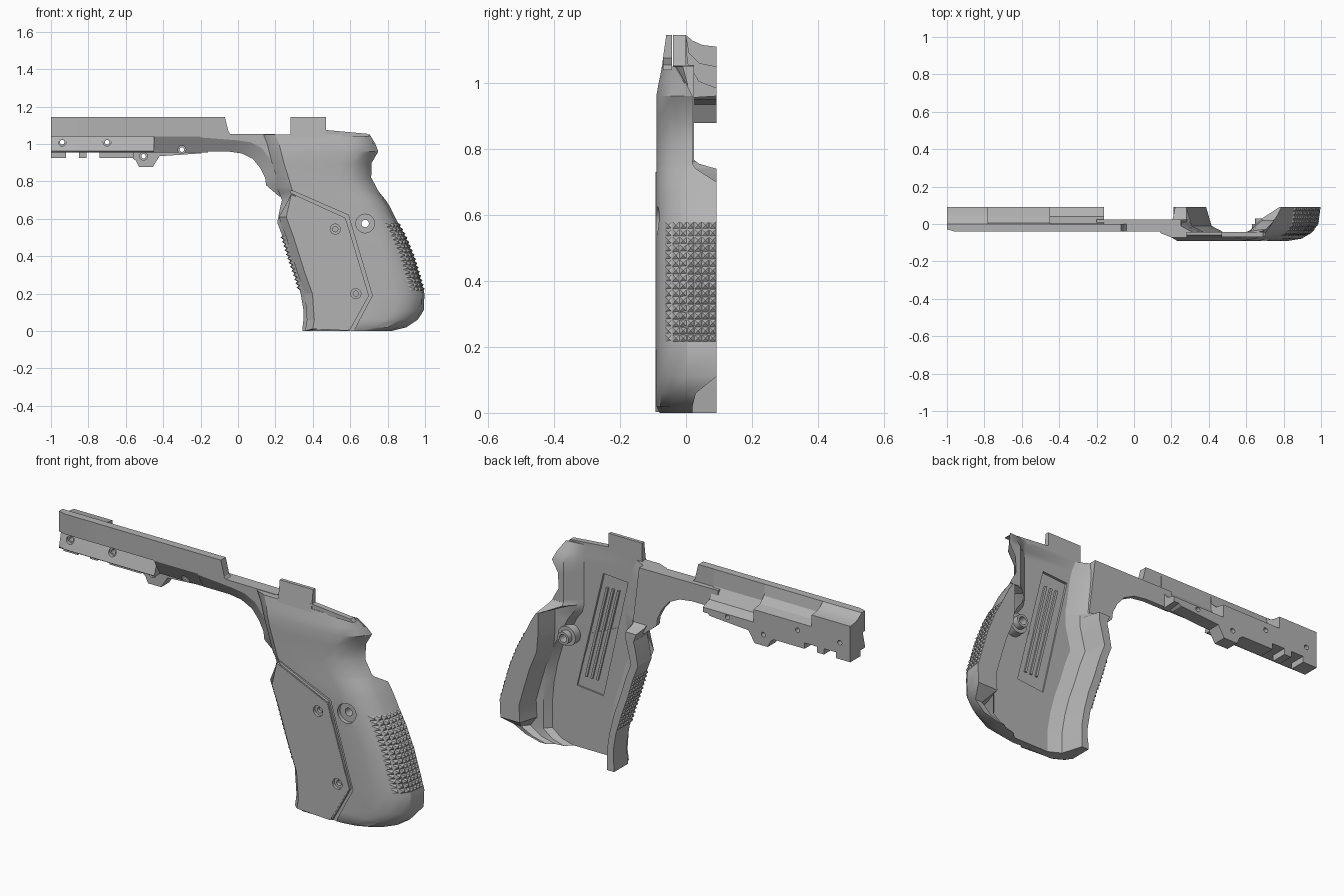
import bpy, bmesh, math

cube = bpy.data.objects.get("Cube")
if cube:
    bpy.data.objects.remove(cube, do_unlink=True)

grey = bpy.data.materials.new("mid_grey")
grey.use_nodes = True
grey.diffuse_color = (0.45, 0.45, 0.45, 1)
grey.node_tree.nodes["Principled BSDF"].inputs["Base Color"].default_value = (0.45, 0.45, 0.45, 1)


def finish(name, bm):
    bmesh.ops.recalc_face_normals(bm, faces=bm.faces)
    me = bpy.data.meshes.new(name)
    bm.to_mesh(me)
    bm.free()
    ob = bpy.data.objects.new(name, me)
    bpy.context.collection.objects.link(ob)
    me.materials.append(grey)
    return ob


def loft(name, rings):
    """Closed solid through rings of equal point count."""
    bm = bmesh.new()
    vs = [[bm.verts.new(p) for p in ring] for ring in rings]
    n = len(vs[0])
    for a, b in zip(vs, vs[1:]):
        for i in range(n):
            j = (i + 1) % n
            bm.faces.new((a[i], a[j], b[j], b[i]))
    bm.faces.new(vs[0])
    bm.faces.new(vs[-1])
    return finish(name, bm)


def prism(name, pts, y0, y1):
    """Side outline (x, z) extruded in depth."""
    return loft(name, [[(x, y, z) for x, z in pts] for y in (y0, y1)])


def box(name, x0, x1, y0, y1, z0, z1):
    return prism(name, [(x0, z0), (x1, z0), (x1, z1), (x0, z1)], y0, y1)


def rod(name, x, z, r, y0, y1):
    pts = [(x + r * math.cos(i * math.pi / 12), z + r * math.sin(i * math.pi / 12)) for i in range(24)]
    return prism(name, pts, y0, y1)


def cut(obs, cutters):
    """Subtract the cutters for good, then delete them."""
    for ob in obs:
        for c in cutters:
            c.hide_render = True
            m = ob.modifiers.new("cut", "BOOLEAN")
            m.operation, m.solver, m.object = "DIFFERENCE", "EXACT", c
        dg = bpy.context.evaluated_depsgraph_get()
        me = bpy.data.meshes.new_from_object(ob.evaluated_get(dg))
        ob.modifiers.clear()
        ob.data = me
    for c in cutters:
        bpy.data.objects.remove(c, do_unlink=True)


# Grip shell: height, front x, back x, inner front x, inner back x, outer y, front and back edge y
E, OUT = .092, -.09
ROWS = [
    (0, .345, .82, .385, .67, -.08, E, .02), (.02, .345, .90, .385, .74, OUT, E, .02),
    (.06, .35, .96, .385, .79, OUT, E, .03), (.11, .35, .993, .385, .79, OUT, E, E),
    (.2, .335, .997, .37, .79, OUT, E, E), (.3, .305, .968, .345, .78, OUT, E, E),
    (.4, .27, .938, .31, .76, OUT, E, E), (.5, .24, .897, .28, .73, OUT, E, E),
    (.58, .21, .855, .25, .69, OUT, E, E), (.66, .225, .815, .27, .65, OUT, E, E),
    (.70, .235, .79, .28, .62, OUT, E, E), (.74, .22, .757, .28, .61, OUT, E, .03),
    (.755, .21, .747, .28, .61, OUT, .04, .02), (.77, .205, .74, .28, .61, OUT, .02, .02),
    (.82, .19, .712, .27, .61, OUT, .02, .02),
    (.9, .165, .715, .26, .61, OUT, .02, .02), (.96, .15, .75, .25, .61, OUT, .02, .02),
    (1.0, .14, .735, .24, .61, -.083, .02, 0), (1.05, .12, .705, .22, .6, -.072, .02, -.03)]


def section(z, xf, xb, fi, bi, yo, yf, yb):
    if z > .73:  # plain slanted rear wall
        edge = .685
        wall = [(edge + (bi - edge) * t, yb + (-.042 - yb) * t) for t in (0, .4, .7)]
    else:  # stepped rear wall
        edge = max(.78, xb - .11) if yb > .05 else xb - .04
        wall = [(edge, yb), (edge - .03, -.005), (bi + .03, -.01)]
    pts = [(xf, yf), (xf, -.02), (xf + .025, -.05), (xf + .08, yo), (xb - .17, yo), (xb - .1, yo + .012),
           (xb - .045, -.045), (xb - .012, min(0, yb - .005)), (xb, yb), *wall,
           (bi, -.042), (fi + .09, -.042), (fi + .03, -.01), (fi, yf)]
    return [(x, y, z) for x, y in pts]


grip = loft("grip_shell", [section(*r) for r in ROWS])

# Side panel with its front edge sloping back
rear = [(.285, .73), (.573, .6), (.698, .19), (.588, .002)]
front = [(.342, .002), (.35, .06), (.34, .2), (.3, .31), (.24, .5), (.2, .61)]
panel = loft("grip_panel", [[(x, y, z) for x, z in rear + [(a + s, max(b, h)) for a, b in front]]
                            for y, s, h in ((-.05, .018, .002), (-.092, .058, .012))])

# Screw boss inside the shell
boss_low = rod("screw_boss_base", .68, .575, .05, -.06, 0)
boss_top = rod("screw_boss_collar", .68, .575, .032, -.05, .03)

# Seam groove, inner recess and grip screw holes
groove = prism("groove_cutter", [(.2, .63), (.29, .735), (.575, .605), (.7, .19), (.59, -.01), (.612, -.01),
                                 (.718, .19), (.59, .62), (.285, .753), (.19, .64)], -.12, -.077)
recess = prism("recess_cutter", [(.36, .92), (.5, .93), (.65, .315), (.5, .3)], -.054, -.03)
holes = []
for hx, hz in ((.52, .545), (.63, .2)):
    holes += [rod("hole", hx, hz, .027, -.2, -.077), rod("hole", hx, hz, .014, -.2, -.06)]
holes += [rod("hole", .68, .575, .05, -.2, -.07), rod("hole", .68, .575, .02, -.2, .2)]
cut([grip], [groove, recess])
cut([grip, panel, boss_low, boss_top], holes)

# Ribs standing in the recess
for i in range(3):
    t = .043 + i * .032
    prism("recess_rib", [(.368 + t, .86), (.38 + t, .86), (.5 + t, .37), (.488 + t, .37)], -.06, -.043)

# Top of the grip with its thin raised tab
prism("grip_top", [(.27, 1.04), (.27, 1.05), (.47, 1.075), (.69, 1.055), (.705, 1.04)], -.07, -.042)
loft("top_tab", [[(.28, a, z), (.47, a, z), (.47, -.042, z), (.28, -.042, z)]
                 for z, a in ((1.03, -.076), (1.145, -.06))])

# Curved web joining the grip to the front arm, chamfered along its underside
low = [(.22, .72), (.15, .78), (.145, .82), (.12, .87), (.08, .92), (.02, .95), (-.05, .96), (-.2, .96)]
top = [(-.2, 1.055), (.25, 1.052), (.29, .72)]
chamfered = [(x + .045, z + .06) for x, z in low[:-1]] + [(-.2, 1.035)]
web = loft("trigger_web", [[(x, y, z) for x, z in line + top]
                           for y, line in ((-.04, chamfered), (0, low), (.025, low))])

# Front arm: hollow sections swept along x
OUTER = [(E, .955), (-.03, .955), (-.04, .962), (-.01, 1.04), (-.04, 1.041), (-.04, 1.145)]
UNDER = [(E, .96), (.01, .955), (-.04, 1.04), (-.04, 1.145)]
HOLLOWS = {"muzzle": [(0, 1.145), (.02, 1.128), (.05, 1.115), (E, 1.11)],
           "middle": [(0, 1.145), (.01, 1.09), (.04, 1.06), (E, 1.05)],
           "rear": [(0, 1.145), (.005, 1.06), (.04, 1.005), (E, .985)]}


def arm(name, outer, hollow, xs):
    prof = outer + HOLLOWS[hollow]
    return loft(name, [[(x, max(y, lim), z) for y, z in prof] for x, lim in xs])


arms = [arm("arm_front", OUTER, "muzzle", [(-1, -.028), (-.96, -.04), (-.78, -.04)]),
        arm("arm_middle", OUTER, "middle", [(-.78, -.04), (-.45, -.04)]),
        arm("arm_rear", UNDER, "rear", [(-.45, -.04), (-.16, -.04)])]
prism("arm_end_wall", [(-.17, 1.04), (-.03, 1.04), (-.05, 1.065), (-.07, 1.145), (-.17, 1.145)], -.04, 0)

# Rail teeth and hanging lug under the arm
for x0, x1 in ((-1, -.92), (-.85, -.81), (-.74, -.56)):
    box("rail_tooth", x0, x1, .01, E, .925, .96)
lug = prism("lower_lug", [(-.57, .97), (-.57, .93), (-.545, .91), (-.53, .878), (-.455, .878), (-.42, .935),
                          (-.2, .95), (-.18, .965), (-.18, .98), (-.57, .98)], .025, E)
holes = []
for hx, hz, y in ((-.94, 1.01, -.012), (-.7, 1.01, -.012), (-.505, .935, .035), (-.3, .97, .035)):
    holes += [rod("hole", hx, hz, .021, -.2, y), rod("hole", hx, hz, .012, -.2, .2)]
cut(arms + [lug], holes)


# Pyramid grip texture on the front and back straps
def interp(table, t):
    for (a, fa), (b, fb) in zip(table, table[1:]):
        if t <= b:
            return fa + (fb - fa) * (t - a) / (b - a)
    return table[-1][1]


def back_x(y, z):
    return interp([(r[0], r[2]) for r in ROWS], z) + interp([(-.078, -.1), (-.045, -.045), (0, -.012), (E, 0)], y)


def front_x(y, z):
    return interp([(r[0], r[1]) for r in ROWS], z) + interp([(-.05, .025), (-.02, 0), (E, 0)], y)


def studs(name, surf, out, y0, y1, ny, z0, z1, nz):
    bm = bmesh.new()
    dy, dz = (y1 - y0) / ny, (z1 - z0) / nz
    for i in range(ny):
        for k in range(nz):
            y, z = y0 + i * dy, z0 + k * dz
            base = [(y, z), (y + dy, z), (y + dy, z + dz), (y, z + dz)]
            vs = [bm.verts.new((surf(a, b) - out * .1, a, b)) for a, b in base]
            cy, cz = y + dy / 2, z + dz / 2
            tip = bm.verts.new((surf(cy, cz) + out, cy, cz))
            for j in range(4):
                bm.faces.new((vs[j], vs[(j + 1) % 4], tip))
            bm.faces.new(vs[::-1])
    finish(name, bm)


studs("back_strap_texture", back_x, .011, -.064, E, 7, .215, .58, 16)
studs("front_strap_texture", front_x, -.012, -.035, E, 6, .22, .51, 13)

# Smooth the curved surfaces while keeping edges sharp
bpy.ops.object.select_all(action="DESELECT")
for ob in (grip, *arms, boss_low, boss_top, web):
    ob.select_set(True)
    bpy.context.view_layer.objects.active = ob
bpy.ops.object.shade_smooth_by_angle(angle=math.radians(28))
